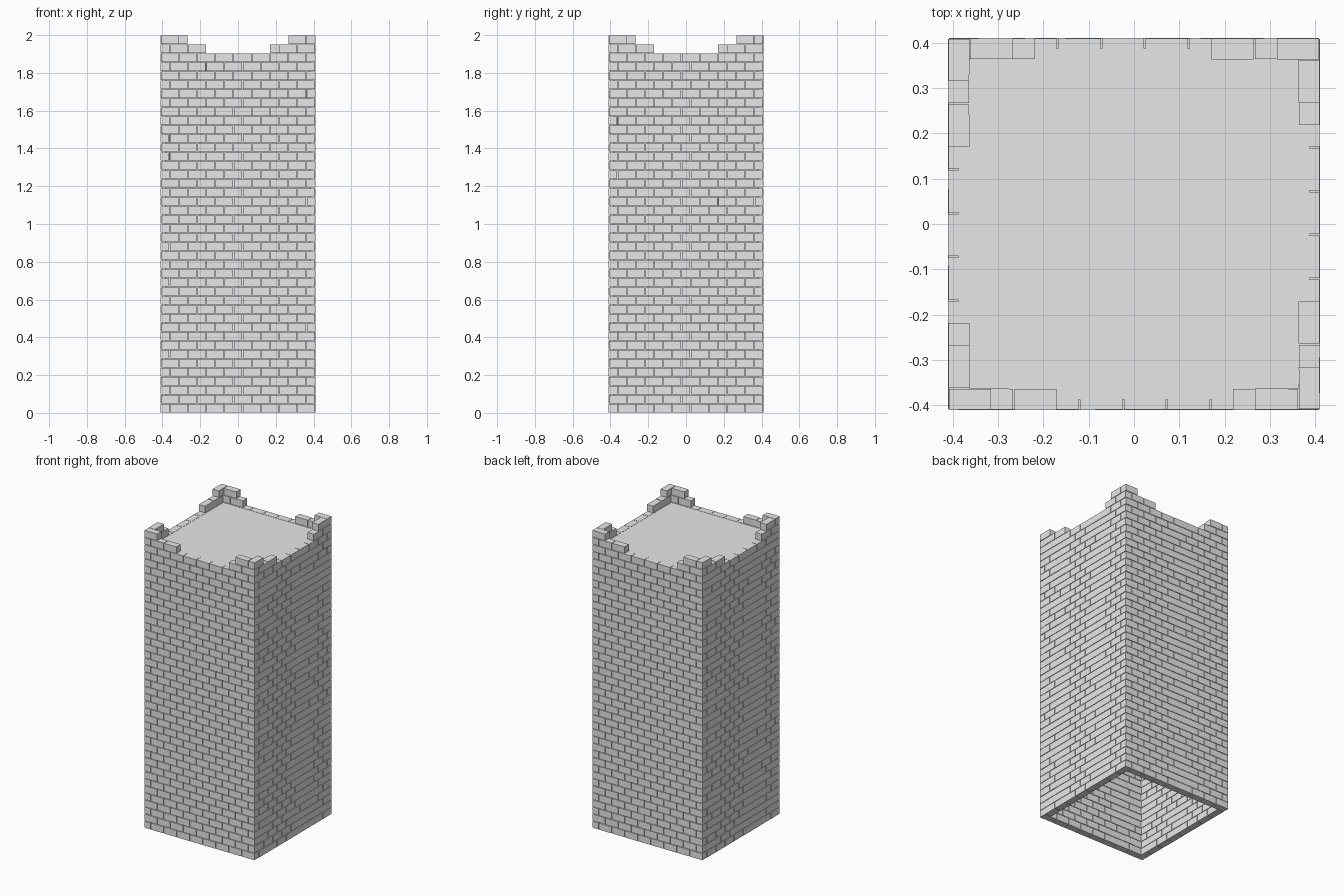
import bpy
import bmesh
import math
import random
from mathutils import Matrix, Vector

random.seed(4)
if "Cube" in bpy.data.objects:
    bpy.data.objects.remove(bpy.data.objects["Cube"], do_unlink=True)

HALF = 0.41            # half width of the tower
THICK = 0.046          # wall thickness
COURSES = 42
RISE = 2.0 / COURSES
PER_WALL = 8
PITCH = (2 * HALF - THICK - 0.002) / PER_WALL
GAP = 0.0032

stone = bpy.data.materials.new("grey_stone")
stone.use_nodes = True
grey = (0.8, 0.8, 0.8, 1)
stone.diffuse_color = grey
stone.node_tree.nodes["Principled BSDF"].inputs["Base Color"].default_value = grey


def finish(bm, name):
    mesh = bpy.data.meshes.new(name)
    bm.to_mesh(mesh)
    bm.free()
    mesh.materials.append(stone)
    obj = bpy.data.objects.new(name, mesh)
    bpy.context.collection.objects.link(obj)
    return obj


def add_brick(bm, turn, along, z):
    """One brick of the front wall, turned about the tower's axis."""
    depth = random.uniform(-0.001, 0)
    place = Matrix.Translation((along, -HALF + THICK / 2 - depth, z))
    tilt = Matrix.Rotation(random.uniform(-0.006, 0.006), 4, "Z")
    size = Matrix.Diagonal((PITCH - GAP, THICK, RISE - GAP, 1))
    bmesh.ops.create_cube(bm, size=1, matrix=turn @ place @ tilt @ size)


# Brick walls: the corner overlap swaps direction on every course
walls = bmesh.new()
crown = bmesh.new()
for course in range(COURSES):
    side = 1 if course % 2 else -1
    z = (course + 0.5) * RISE
    from_top = COURSES - course
    # corner turrets: one brick each way on the last course, two on the one below
    keep = from_top if from_top <= 2 else PER_WALL
    for wall in range(4):
        turn = Matrix.Rotation(wall * math.pi / 2, 4, "Z")
        for i in range(PER_WALL):
            if keep <= i < PER_WALL - keep:
                continue
            along = side * (-HALF + (i + 0.5) * PITCH)
            add_brick(crown if from_top <= 2 else walls, turn, along, z)
finish(walls, "brick_walls")
finish(crown, "corner_turrets")

# Mortar sheet inside the joints, with the flat roof; open at the bottom
core = bmesh.new()
half_core = HALF - THICK / 2
roof_z = (COURSES - 2) * RISE - 0.003
bmesh.ops.create_cube(
    core, size=1,
    matrix=Matrix.Translation((0, 0, roof_z / 2 + 0.001))
    @ Matrix.Diagonal((2 * half_core, 2 * half_core, roof_z - 0.002, 1)))
floor = [f for f in core.faces if f.normal.dot(Vector((0, 0, 1))) < -0.5]
bmesh.ops.delete(core, geom=floor, context="FACES_ONLY")
finish(core, "mortar_and_roof")
